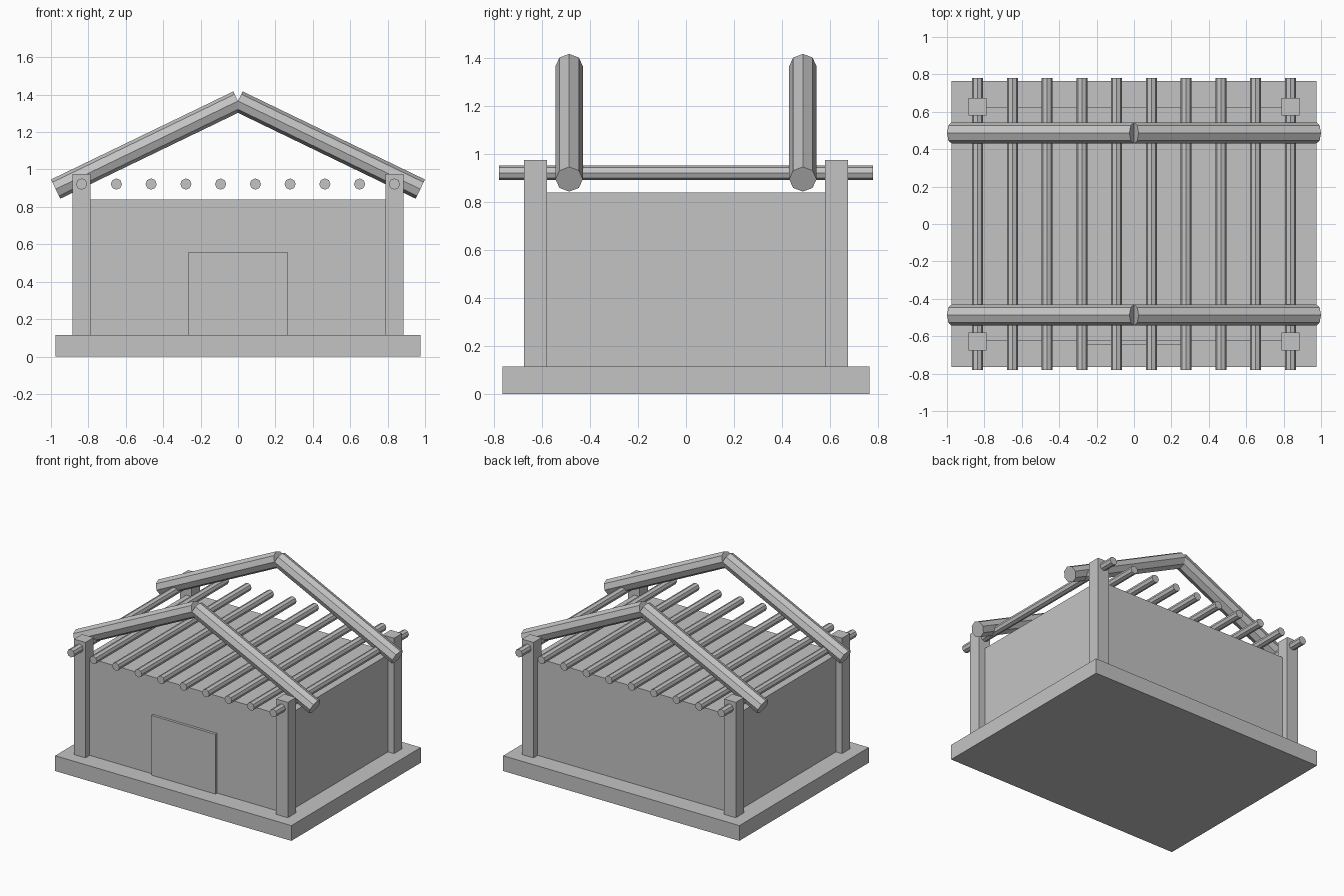
import bpy, math
from mathutils import Vector

if "Cube" in bpy.data.objects:
    bpy.data.objects.remove(bpy.data.objects["Cube"])

# one plain grey for the whole model
grey = bpy.data.materials.new("plain grey")
grey.diffuse_color = (0.55, 0.55, 0.55, 1)
grey.use_nodes = True
grey.node_tree.nodes["Principled BSDF"].inputs["Base Color"].default_value = grey.diffuse_color


def finish(name):
    ob = bpy.context.object
    ob.name = name
    ob.data.materials.append(grey)
    return ob


def box(name, x0, x1, y0, y1, z0, z1):
    bpy.ops.mesh.primitive_cube_add(
        size=1, location=((x0 + x1) / 2, (y0 + y1) / 2, (z0 + z1) / 2))
    ob = finish(name)
    ob.scale = (x1 - x0, y1 - y0, z1 - z0)
    return ob


def log(name, a, b, radius):
    """Eight-sided log between two points."""
    a, b = Vector(a), Vector(b)
    d = b - a
    bpy.ops.mesh.primitive_cylinder_add(
        vertices=8, radius=radius, depth=d.length, location=(a + b) / 2)
    ob = finish(name)
    # tilt in one plane only, so a log edge stays on top
    if abs(d.y) > abs(d.x):
        ob.rotation_euler = (math.pi / 2, 0, 0)
    else:
        ob.rotation_euler = (0, math.atan2(d.x, d.z), 0)
    return ob


# foundation slab, solid wall block and front door
box("foundation", -0.976, 0.976, -0.764, 0.764, 0, 0.114)
box("walls", -0.834, 0.834, -0.625, 0.625, 0.114, 0.839)
box("door", -0.265, 0.265, -0.645, -0.62, 0.114, 0.56)

# corner posts
for sx in (-1, 1):
    for sy in (-1, 1):
        cx, cy = sx * 0.836, sy * 0.627
        box("corner_post", cx - 0.048, cx + 0.048, cy - 0.048, cy + 0.048, 0.114, 0.976)

# row of ceiling poles running front to back
for i in range(10):
    x = -0.836 + i * 1.672 / 9
    log("ceiling_pole", (x, -0.78, 0.922), (x, 0.78, 0.922), 0.03)

# two pairs of sloping roof rafters
for y in (-0.487, 0.487):
    for sx in (-1, 1):
        log("rafter", (sx * 0.975, y, 0.895), (0, y, 1.366), 0.057)
